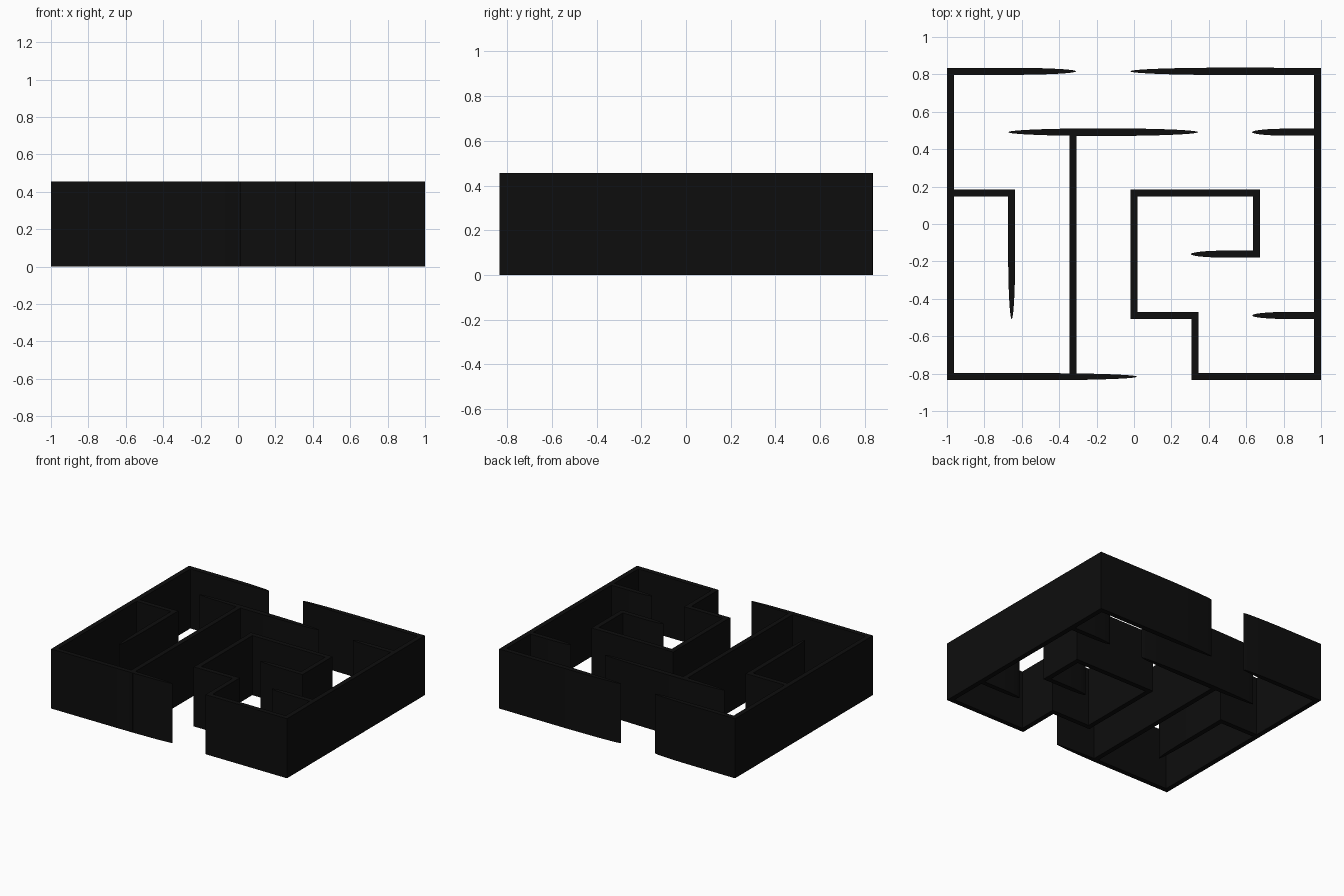
import bpy, bmesh, math

if "Cube" in bpy.data.objects:
    bpy.data.objects.remove(bpy.data.objects["Cube"])

H = 0.456      # wall height
T = 0.0187     # half thickness
mat = bpy.data.materials.new("black")
mat.diffuse_color = (0.004, 0.004, 0.004, 1)
mat.use_nodes = True
mat.node_tree.nodes["Principled BSDF"].inputs["Base Color"].default_value = mat.diffuse_color


def wall(name, axis, offset, start, end, taper="none", bulge=T):
    """Straight wall from start to end; a tapered end is half an ellipse."""
    mid = (start + end) / 2
    half = (end - start) / 2
    n = 32
    if taper == "none":
        pts = [(start, -T), (end, -T), (end, T), (start, T)]
    elif taper == "both":
        pts = [(mid + half * math.cos(2 * math.pi * i / (2 * n)),
                bulge * math.sin(2 * math.pi * i / (2 * n))) for i in range(2 * n)]
    else:
        s = 1 if taper == "end" else -1
        pts = [(mid + s * half * math.cos(a), s * bulge * math.sin(a))
               for a in (-math.pi / 2 + math.pi * i / n for i in range(n + 1))]
        pts += [(mid - s * half, s * T), (mid - s * half, -s * T)]
    if axis == "x":
        pts = [(u, offset + v) for u, v in pts]
    else:
        pts = [(offset - v, u) for u, v in pts]

    bm = bmesh.new()
    face = bm.faces.new([bm.verts.new((x, y, 0)) for x, y in pts])
    res = bmesh.ops.extrude_face_region(bm, geom=[face], use_keep_orig=True)
    top = [g for g in res["geom"] if isinstance(g, bmesh.types.BMVert)]
    bmesh.ops.translate(bm, verts=top, vec=(0, 0, H))
    bmesh.ops.recalc_face_normals(bm, faces=bm.faces)
    me = bpy.data.meshes.new(name)
    bm.to_mesh(me)
    bm.free()
    me.materials.append(mat)
    bpy.context.collection.objects.link(bpy.data.objects.new(name, me))


# Outer walls
for side, x in (("left", -0.9813), ("right", 0.9813)):
    wall(side + "_outer_wall", "y", x, -0.835, 0.835)
R = 0.8163
wall("back_wall_left", "x", R, -1, -0.31, "end")
wall("back_wall_right", "x", R, -0.02, 1, "start", 0.0195)
wall("front_wall_left", "x", -R, -1, 0.016, "end")
wall("front_wall_right", "x", -R, 0.308, 1)

# Inner walls running left to right
wall("cross_wall", "x", 0.491, -0.672, 0.342, "both", 0.0205)
wall("back_stub", "x", 0.491, 0.632, 1, "start")
wall("left_hook_top", "x", 0.165, -1, -0.635)
wall("room_back", "x", 0.165, -0.02, 0.672)
wall("room_return", "x", -0.161, 0.305, 0.672, "start")
wall("room_front", "x", -0.489, -0.02, 0.345)
wall("front_stub", "x", -0.489, 0.632, 1, "start")

# Inner walls running front to back
wall("left_hook_side", "y", -0.654, -0.507, 0.184, "start")
wall("long_divider", "y", -0.327, -0.835, 0.491)
wall("room_left", "y", 0.0, -0.508, 0.184)
wall("room_right", "y", 0.654, -0.18, 0.184)
wall("exit_side", "y", 0.327, -0.835, -0.47)
